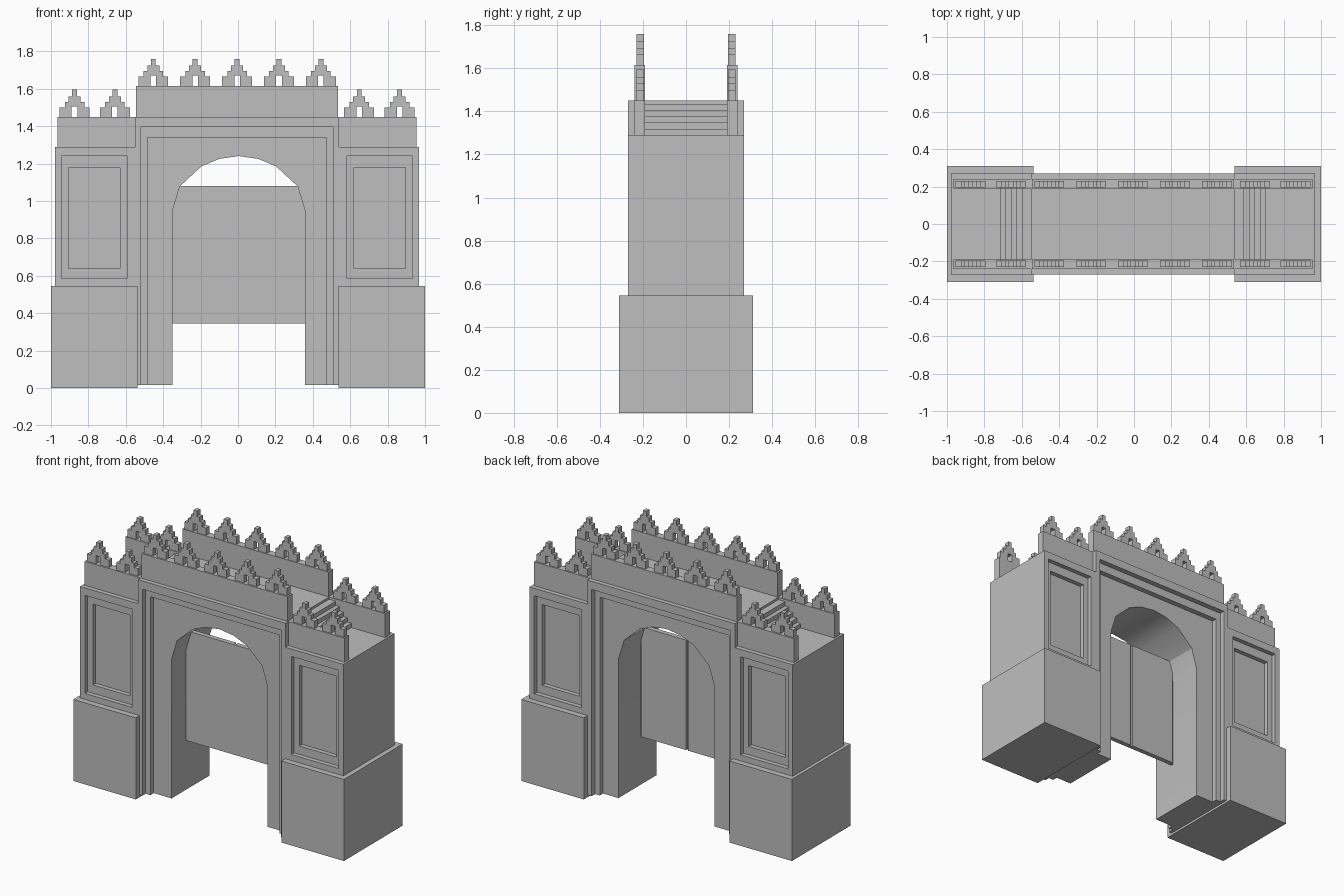
import bpy, bmesh
from mathutils import Vector

default = bpy.data.objects.get("Cube")
if default:
    bpy.data.objects.remove(default, do_unlink=True)

GREY = (0.52, 0.52, 0.52, 1)
stone = bpy.data.materials.new("grey stone")
stone.use_nodes = True
stone.diffuse_color = GREY
stone.node_tree.nodes["Principled BSDF"].inputs["Base Color"].default_value = GREY

CX = -0.005       # centre line of the upper building
FACE = 0.27       # front and back plane of the building
SIDES = ((-1, "front"), (1, "back"))


def finish(name, bm):
    bmesh.ops.recalc_face_normals(bm, faces=bm.faces)
    mesh = bpy.data.meshes.new(name)
    bm.to_mesh(mesh)
    bm.free()
    mesh.materials.append(stone)
    obj = bpy.data.objects.new(name, mesh)
    bpy.context.collection.objects.link(obj)
    return obj


def prism(name, outline, y0, y1):
    """Extrude an (x, z) outline from y0 to y1."""
    bm = bmesh.new()
    face = bm.faces.new([bm.verts.new((x, y0, z)) for x, z in outline])
    new = bmesh.ops.extrude_face_region(bm, geom=[face])["geom"]
    verts = [v for v in new if isinstance(v, bmesh.types.BMVert)]
    bmesh.ops.translate(bm, vec=(0, y1 - y0, 0), verts=verts)
    return finish(name, bm)


def rect(x0, x1, z0, z1):
    return [(x0, z0), (x1, z0), (x1, z1), (x0, z1)]


def box(name, x0, x1, y0, y1, z0, z1):
    return prism(name, rect(x0, x1, z0, z1), y0, y1)


def sink(bm, face, x0, x1, z0, z1, depth):
    """Cut a rectangular recess into a front or back face."""
    mid = face.calc_center_median()
    inward = -1 if mid.y > 0 else 1
    bmesh.ops.inset_individual(bm, faces=[face], thickness=0.02)
    for v in face.verts:
        v.co.x = x0 if v.co.x < mid.x else x1
        v.co.z = z0 if v.co.z < mid.z else z1
    panel = bmesh.ops.extrude_discrete_faces(bm, faces=[face])["faces"][0]
    bmesh.ops.translate(bm, vec=(0, inward * depth, 0), verts=panel.verts)
    return panel


def tower(name, s):
    """Upper tower with a twice-stepped panel on the front and the back."""
    def span(a, b):
        return sorted((CX + s * a, CX + s * b))
    x0, x1 = span(0.535, 0.973)
    bm = bmesh.new()
    bmesh.ops.create_cube(bm, size=1)
    for v in bm.verts:
        v.co = Vector((x0 if v.co.x < 0 else x1,
                       FACE if v.co.y > 0 else -FACE,
                       0.545 if v.co.z < 0 else 1.29))
    bm.normal_update()
    for face in [f for f in bm.faces if abs(f.normal.y) > 0.9]:
        panel = sink(bm, face, *span(0.588, 0.938), 0.585, 1.24, 0.03)
        sink(bm, panel, *span(0.626, 0.9), 0.64, 1.18, 0.03)
    return finish(name, bm)


def merlon(name, x, z, side):
    """Stepped battlement with a slot at its foot."""
    steps = [(0.08, 0.05), (0.052, 0.08), (0.032, 0.11), (0.013, 0.145)]
    half = [(0.015, 0), (0.08, 0)]
    for i, (w, h) in enumerate(steps):
        half.append((w, h))
        if i + 1 < len(steps):
            half.append((steps[i + 1][0], h))
    right = [(0.015, 0.055)] + half
    pts = right + [(-w, h) for w, h in reversed(right)]
    prism(name, [(x + w, z + h) for w, h in pts], side * 0.195, side * 0.23)


# Towers, plinths and the stairs up to the middle roof
for s, label in ((-1, "right"), (1, "left")):
    a, b = sorted((s * 0.538, s))
    box(label + "_plinth", a, b, -0.31, 0.31, 0, 0.545)
    tower(label + "_tower", s)
    count = 5
    stairs = [(CX + s * 0.54, 1.29)]
    for i in range(count):
        z = 1.29 + (count - i) * 0.145 / count
        stairs += [(CX + s * (0.565 + (i - 1) * 0.029), z),
                   (CX + s * (0.565 + i * 0.029 + 0.029), z)]
    stairs[1] = (CX + s * 0.54, stairs[1][1])
    for i in range(1, count):
        stairs[2 * i + 1] = (stairs[2 * i][0], stairs[2 * i + 1][1])
    stairs.append((stairs[-1][0], 1.29))
    prism(label + "_stairs", stairs, -0.19, 0.19)

# Middle wall with the arched passage
half_arch = [(0.355, 0.015), (0.355, 0.945), (0.315, 1.078), (0.2, 1.185), (0.105, 1.225)]
arch = [(0.004 - x, z) for x, z in half_arch] + [(0.004, 1.24)]
arch += [(0.004 + x, z) for x, z in reversed(half_arch)]
L, R = CX - 0.545, CX + 0.545
wall = prism("arch_wall", [(L, 0.015)] + arch + [(R, 0.015), (R, 1.45), (L, 1.45)], -0.2, 0.2)
bpy.context.view_layer.objects.active = wall
wall.select_set(True)
bpy.ops.object.shade_smooth_by_angle(angle=0.52)

# Stepped surround, parapets and battlements on both faces
for side, label in SIDES:
    for name, w, top, y0, y1 in (("outer_surround", 0.513, 1.395, 0.235, FACE),
                                 ("inner_surround", 0.478, 1.34, 0.2, 0.235)):
        l, r = CX - w, CX + w
        prism(label + "_" + name,
              [(L, 0.015), (l, 0.015), (l, top), (r, top), (r, 0.015),
               (R, 0.015), (R, 1.45), (L, 1.45)], side * y0, side * y1)
    y0, y1 = side * 0.19, side * 0.24
    box(label + "_middle_parapet", CX - 0.54, CX + 0.54, y0, y1, 1.45, 1.615)
    for i in range(5):
        merlon(label + "_middle_merlon", CX + (i - 2) * 0.224, 1.615, side)
    for s in (-1, 1):
        a, b = sorted((CX + s * 0.54, CX + s * 0.96))
        box(label + "_tower_parapet", a, b, y0, y1, 1.29, 1.45)
        for x in (0.653, 0.869):
            merlon(label + "_tower_merlon", CX + s * x, 1.45, side)

# Hanging double door, its leaves standing proud at the back
box("door_board", -0.352, 0.36, -0.05, -0.032, 0.345, 1.08)
for s, label in ((-1, "right"), (1, "left")):
    a, b = sorted((0.004 + s * 0.008, 0.004 + s * 0.34))
    box(label + "_door_leaf", a, b, -0.032, -0.018, 0.345, 1.08)
